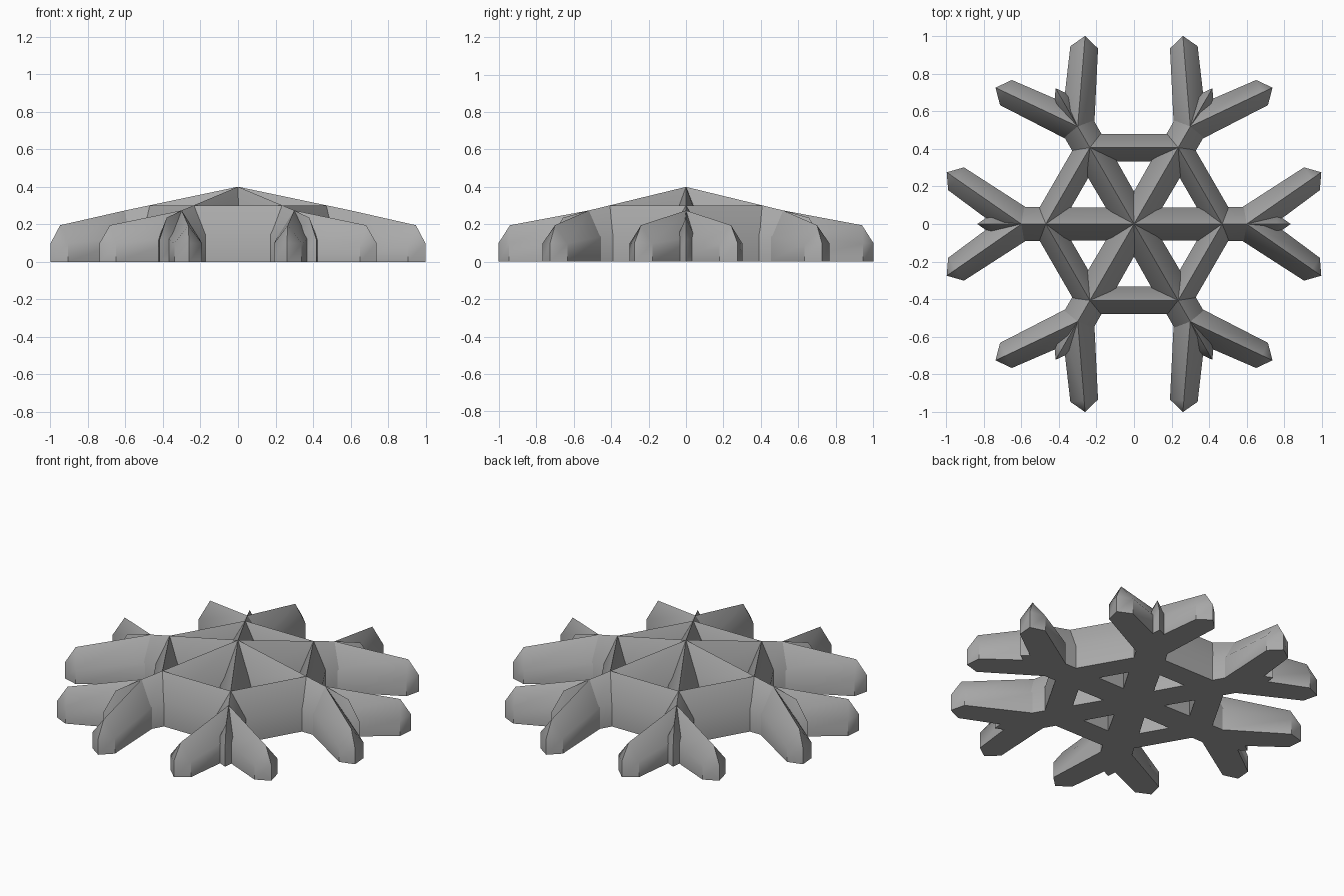
import bpy, bmesh, math
from mathutils import Matrix

cube = bpy.data.objects.get("Cube")
if cube:
    bpy.data.objects.remove(cube)

grey = bpy.data.materials.new("ice_grey")
grey.use_nodes = True
COLOUR = (0.4, 0.4, 0.4, 1)
grey.diffuse_color = COLOUR
grey.node_tree.nodes["Principled BSDF"].inputs["Base Color"].default_value = COLOUR


def ridge_height(r):
    """The whole flake peaks at the middle and falls off evenly."""
    return 0.4 - 0.21 * r


def gable_bar(bm, matrix, stations, tip=None):
    """House-shaped bar along local x; the tip is a vertical pointed edge."""
    rings = []
    for x, half, top in stations:
        section = [(-half, 0), (-half, top / 2), (0, top), (half, top / 2), (half, 0)]
        rings.append([bm.verts.new(matrix @ Matrix.Translation((x, y, z)).translation)
                      for y, z in section])
    for a, b in zip(rings, rings[1:]):
        for i in range(5):
            j = (i + 1) % 5
            bm.faces.new((a[i], a[j], b[j], b[i]))
    bm.faces.new(rings[0])
    end = rings[-1]
    if tip:
        x, height = tip
        low = bm.verts.new(matrix @ Matrix.Translation((x, 0, 0)).translation)
        high = bm.verts.new(matrix @ Matrix.Translation((x, 0, height)).translation)
        bm.faces.new((end[0], end[1], high, low))
        bm.faces.new((end[1], end[2], high))
        bm.faces.new((end[2], end[3], high))
        bm.faces.new((end[3], end[4], low, high))
        bm.faces.new((end[4], end[0], low))
    else:
        bm.faces.new(end)


def make_part(name, bars):
    """Repeat the bars around the six directions in one object."""
    bm = bmesh.new()
    for k in range(6):
        turn = Matrix.Rotation(math.radians(60 * k), 4, 'Z')
        for x, y, angle, stations, tip in bars:
            place = Matrix.Translation((x, y, 0)) @ Matrix.Rotation(angle, 4, 'Z')
            gable_bar(bm, turn @ place, stations, tip)
    bmesh.ops.recalc_face_normals(bm, faces=bm.faces)
    mesh = bpy.data.meshes.new(name)
    bm.to_mesh(mesh)
    bm.free()
    mesh.materials.append(grey)
    obj = bpy.data.objects.new(name, mesh)
    bpy.context.collection.objects.link(obj)
    bpy.ops.object.select_all(action='DESELECT')
    obj.select_set(True)
    bpy.context.view_layer.objects.active = obj
    bpy.ops.object.shade_smooth_by_angle(angle=math.radians(40))


NODE, FORK = 0.47, 0.6
node_top, fork_top = ridge_height(NODE), ridge_height(FORK)

# Spokes from the centre peak, continuing into the short necks
make_part("spokes", [(0, 0, 0, [(0, 0.085, 0.4), (NODE, 0.09, node_top)], None)])
make_part("necks", [(0, 0, 0, [(NODE, 0.09, node_top), (FORK, 0.09, fork_top)], None)])

# Hexagon ring joining the spoke ends
make_part("hexagon_ring", [
    (NODE, 0, math.radians(120), [(0, 0.073, node_top), (NODE, 0.073, node_top)], None)])

# Pair of forked branches on each neck
branches = [(FORK, 0, side * math.radians(34.7),
             [(0, 0.088, fork_top), (0.423, 0.074, 0.195)], (0.484, 0.1))
            for side in (-1, 1)]
make_part("forked_branches", branches)

# Small crystal in each fork
make_part("fork_crystals", [
    (0, 0, 0, [(FORK, 0.02, fork_top), (0.76, 0.053, 0.235)], (0.835, 0.12))])
